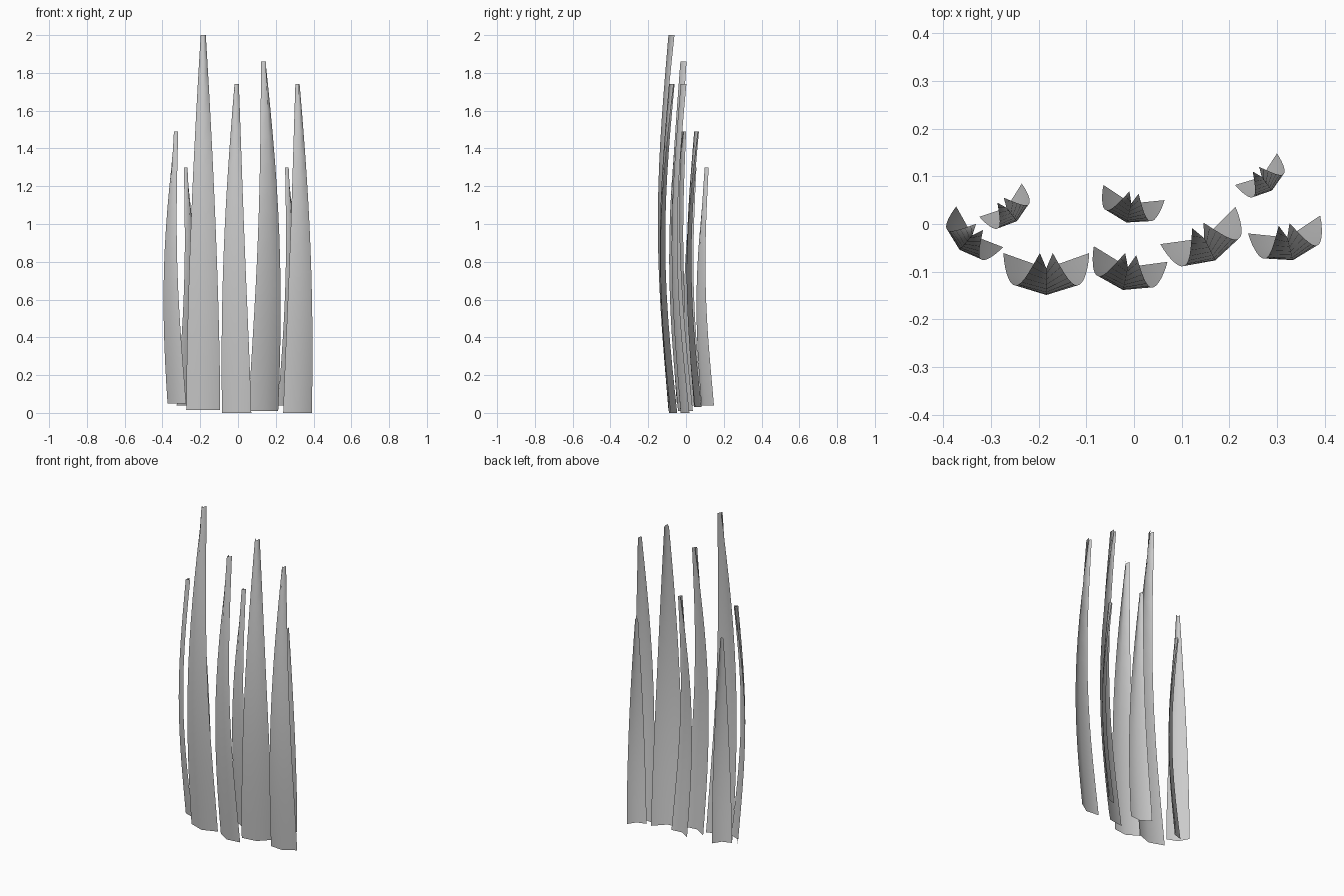
import bpy, math

if "Cube" in bpy.data.objects:
    bpy.data.objects.remove(bpy.data.objects["Cube"])

ROWS = 14


def blade(name, x, y, yaw, z0, z1, width):
    """V-folded, forward-bowed strip tapering to a narrow tip."""
    s = (z1 - z0) / 1.985
    verts, faces = [], []
    for i in range(ROWS + 1):
        t = i / ROWS
        half = width / 2 * (0.15 + 0.85 * (1 - t ** 1.6))
        bow = -0.068 * s * math.sin(math.pi * t)
        fold = s * (0.020 + 0.012 * (2 * t - 1) ** 2)
        z = (z1 - z0) * t
        verts += [(-half, bow, z), (0, bow - fold, z), (half, bow, z)]
    for i in range(ROWS):
        for j in range(2):
            a = 3 * i + j
            faces.append((a, a + 1, a + 4, a + 3))
    mesh = bpy.data.meshes.new(name)
    mesh.from_pydata(verts, [], faces)
    mesh.polygons.foreach_set("use_smooth", [True] * len(faces))
    mesh.update()
    ob = bpy.data.objects.new(name, mesh)
    ob.location = (x, y, z0)
    ob.rotation_euler[2] = math.radians(yaw)
    bpy.context.collection.objects.link(ob)


# Front row of tall blades
blade("tall_blade", -0.184, -0.061, 0, 0.015, 2.0, 0.18)
blade("front_centre_blade", -0.007, -0.063, -12, 0.0, 1.74, 0.158)
blade("front_right_blade", 0.134, -0.003, 26.5, 0.01, 1.86, 0.176)
blade("far_right_blade", 0.315, -0.001, 14, 0.0, 1.74, 0.156)

# Shorter blades at the side and back
blade("far_left_blade", -0.324, -0.006, -41, 0.05, 1.49, 0.13)
blade("back_centre_blade", 0.0, 0.066, -14, 0.03, 1.49, 0.132)
blade("back_left_blade", -0.28, 0.05, 38, 0.04, 1.30, 0.113)
blade("back_right_blade", 0.256, 0.115, 37, 0.04, 1.30, 0.110)
